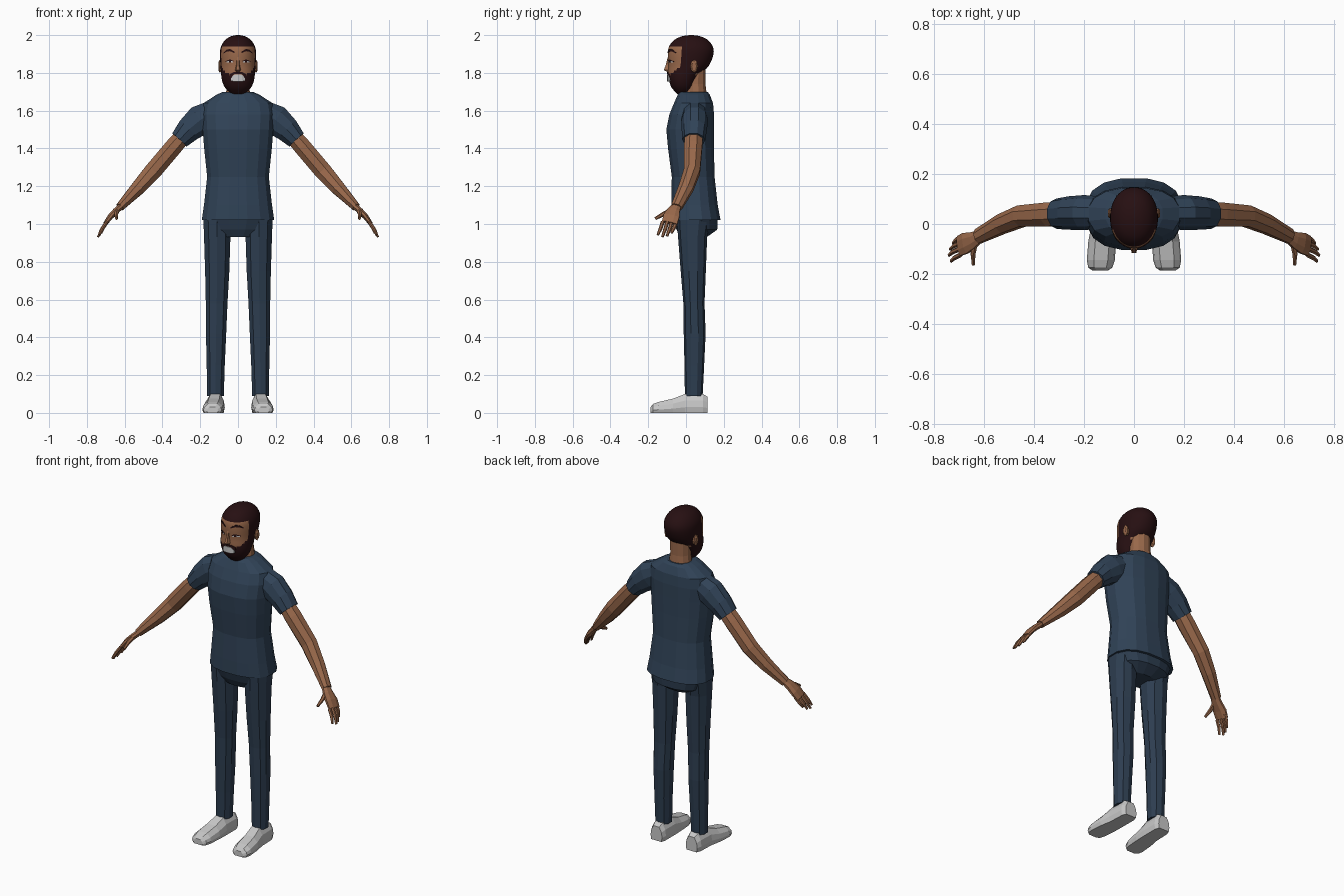
import bpy, bmesh, math
from mathutils import Vector

if "Cube" in bpy.data.objects:
    bpy.data.objects.remove(bpy.data.objects["Cube"])


def material(name, rgb):
    m = bpy.data.materials.new(name)
    m.diffuse_color = (*rgb, 1)
    m.use_nodes = True
    m.node_tree.nodes["Principled BSDF"].inputs["Base Color"].default_value = m.diffuse_color
    return m


SHIRT = material("shirt_blue", (0.03, 0.056, 0.096))
PANTS = material("trouser_navy", (0.026, 0.047, 0.08))
SKIN = material("skin_brown", (0.32, 0.14, 0.07))
HAIR = material("hair_dark", (0.02, 0.005, 0.006))
SHOE = material("light_grey", (0.58, 0.58, 0.58))


def loft(name, rings, *mats, mirror=False, rule=None, smooth=False):
    """Skin a list of equal-length vertex rings and cap both ends."""
    bm = bmesh.new()
    loops = [[bm.verts.new(p) for p in ring] for ring in rings]
    n = len(loops[0])
    for a, b in zip(loops, loops[1:]):
        for i in range(n):
            j = (i + 1) % n
            bm.faces.new((a[i], a[j], b[j], b[i]))
    bm.faces.new(loops[0])
    bm.faces.new(loops[-1])
    bmesh.ops.recalc_face_normals(bm, faces=bm.faces)
    if rule:
        for f in bm.faces:
            f.material_index = rule(f.calc_center_median())
    me = bpy.data.meshes.new(name)
    bm.to_mesh(me)
    bm.free()
    ob = bpy.data.objects.new(name, me)
    bpy.context.collection.objects.link(ob)
    for m in mats:
        me.materials.append(m)
    if mirror:
        ob.modifiers.new("mirror", 'MIRROR').use_mirror_merge = False
    if smooth:
        bpy.context.view_layer.objects.active = ob
        ob.select_set(True)
        bpy.ops.object.shade_smooth_by_angle(angle=math.radians(40))
        ob.select_set(False)
    return ob


def outline(z, hx, y0, y1, n=16, power=2.0, xc=0.0):
    """Horizontal rounded outline between y0 and y1."""
    pts = []
    for i in range(n):
        a = 2 * math.pi * (i + 0.5) / n
        c, s = math.cos(a), math.sin(a)
        x = math.copysign(abs(c) ** (2 / power), c)
        y = math.copysign(abs(s) ** (2 / power), s)
        pts.append((xc + hx * x, (y0 + y1) / 2 + (y1 - y0) / 2 * y, z))
    return pts


def tube(name, stations, mat, n=8):
    """Mirrored limb through stations (x, y, z, thickness, depth)."""
    c = [Vector(s[:3]) for s in stations]
    rings = []
    for k, s in enumerate(stations):
        t = (c[min(k + 1, len(c) - 1)] - c[max(k - 1, 0)]).normalized()
        u = t.cross(Vector((0, 1, 0))).normalized()
        v = u.cross(t)
        rings.append([c[k] + u * s[3] * math.cos(2 * math.pi * (i + .5) / n)
                      + v * s[4] * math.sin(2 * math.pi * (i + .5) / n)
                      for i in range(n)])
    return loft(name, rings, mat, mirror=True)


def refine(rows, steps):
    """Catmull-Rom interpolation of profile rows."""
    out = []
    for k in range(len(rows) - 1):
        p = [Vector(rows[max(0, min(len(rows) - 1, k + d))]) for d in (-1, 0, 1, 2)]
        for s in range(steps):
            t = s / steps
            out.append((p[1] * 2 + (p[2] - p[0]) * t
                        + (p[0] * 2 - p[1] * 5 + p[2] * 4 - p[3]) * t ** 2
                        + (p[1] * 3 - p[0] - p[2] * 3 + p[3]) * t ** 3) / 2)
    return out + [Vector(rows[-1])]


# Shirt body and sleeves
shirt = [(1.02, .195, -.08, .185), (1.10, .183, -.08, .17), (1.25, .166, -.077, .153),
         (1.40, .182, -.097, .15), (1.50, .19, -.106, .15), (1.58, .195, -.09, .15),
         (1.64, .185, -.065, .145), (1.685, .115, -.045, .127), (1.70, .08, -.035, .115)]
loft("shirt", [outline(*r, power=2.4) for r in shirt], SHIRT)
tube("sleeve", [(.13, .045, 1.59, .07, .065), (.20, .046, 1.55, .085, .07),
                (.26, .044, 1.50, .07, .067), (.31, .041, 1.445, .054, .061)], SHIRT, 10)

# Trousers: hips and legs
hips = [(1.03, .185, -.07, .17), (.97, .155, -.052, .167), (.93, .10, -.03, .11)]
loft("hips", [outline(*r, power=2.4) for r in hips], PANTS)
legs = [(1.04, .075, -.05, .13, .112), (.93, .073, -.042, .112, .11), (.75, .067, -.028, .105, .11),
        (.58, .06, -.014, .098, .113), (.42, .056, -.012, .104, .116),
        (.25, .05, -.008, .096, .118), (.09, .046, -.006, .088, .119)]
loft("leg", [outline(z, hx, a, b, 10, 2.2, xc) for z, hx, a, b, xc in legs], PANTS, mirror=True)

# Shoes, lofted from heel to toe
section = [(-.88, 0), (-1, .3), (-.9, .65), (-.5, 1), (.5, 1), (.9, .65), (1, .3), (.88, 0)]
shoe = [(.115, .117, .038, .085), (.09, .118, .048, .10), (-.005, .12, .05, .10),
        (-.07, .127, .056, .075), (-.145, .133, .056, .058), (-.175, .135, .048, .047),
        (-.187, .135, .03, .032)]
loft("shoe", [[(xc + hx * a, y, h * b) for a, b in section] for y, xc, hx, h in shoe],
     SHOE, mirror=True)

# Arms, palms, fingers and thumbs
tube("arm", [(.27, .043, 1.49, .045, .05), (.34, .038, 1.41, .05, .052),
             (.45, .032, 1.28, .05, .046), (.53, .0, 1.19, .041, .042),
             (.625, -.05, 1.09, .024, .032)], SKIN)
tube("palm", [(.612, -.046, 1.10, .017, .024), (.645, -.065, 1.07, .018, .036),
              (.675, -.077, 1.04, .016, .046), (.70, -.088, 1.005, .012, .044)], SKIN)
for i, length in enumerate((.88, 1.0, .95, .75)):
    y = -.123 + .024 * i
    x = .697 - .003 * abs(i - 1)
    tube("finger_%d" % (i + 1),
         [(x, y, 1.012, .009, .0105),
          (x + .027 * length, y - .012, 1.012 - .042 * length, .009, .01),
          (x + .044 * length, y - .026, 1.012 - .08 * length, .006, .007)], SKIN, 6)
tube("thumb", [(.638, -.075, 1.075, .013, .014), (.645, -.12, 1.052, .011, .012),
               (.643, -.163, 1.028, .007, .008)], SKIN, 6)

# Neck
neck = [(1.66, .07, -.01, .115), (1.74, .06, -.005, .105), (1.85, .06, 0, .105)]
loft("neck", [outline(*r, n=12) for r in neck], SKIN)


# Head, with hair and beard assigned by region
def hair_region(c):
    if c.y > .05:
        return int(c.z > 1.80)
    if c.y > -.022:
        return 1
    return int(c.z > 1.937 or c.z < 1.79 + max(0, c.y + .085) * .8)


head = [(1.688, .035, -.045, .01), (1.72, .068, -.075, .04), (1.76, .085, -.09, .058),
        (1.80, .09, -.096, .085), (1.84, .093, -.094, .123), (1.90, .096, -.097, .146),
        (1.94, .09, -.09, .142), (1.975, .067, -.062, .115), (1.994, .036, -.02, .075),
        (2.0, .008, .02, .036)]
loft("head", [outline(*r, n=40, power=2.1) for r in refine(head, 3)],
     SKIN, HAIR, rule=hair_region, smooth=True)

# Ears
loft("ear", [[(x, .043 + r * .02 * math.cos(a), 1.835 + r * .034 * math.sin(a))
              for a in [math.pi * k / 4 for k in range(8)]]
             for x, r in ((.08, .75), (.098, 1), (.104, .65))], SKIN, mirror=True)

# Nose: wedge widening towards the tip
loft("nose", [[(-w, -.07, z), (-w * .4, y, z), (w * .4, y, z), (w, -.07, z)]
              for z, w, y in ((1.805, .018, -.10), (1.815, .022, -.117),
                              (1.84, .015, -.108), (1.885, .011, -.096))], SKIN)


# Face plates follow the curve of the head
def face_plate(name, points, mat, mirror, lift):
    """Strip through (x, z, half height) laid just in front of the face."""
    rings = []
    for x, z, h in points:
        y = .023 - .118 * math.sqrt(max(0, 1 - (x / .095) ** 2))
        rings.append([(x, y - lift, z - h), (x, y - lift, z + h),
                      (x, y + .004, z + h), (x, y + .004, z - h)])
    loft(name, rings, mat, mirror=mirror)


face_plate("eyebrow", [(.018, 1.908, .004), (.042, 1.921, .006), (.06, 1.918, .005),
                       (.076, 1.905, .003)], HAIR, True, .005)
face_plate("eye_white", [(.026, 1.858, .002), (.036, 1.86, .006), (.05, 1.86, .006),
                         (.062, 1.858, .002)], SHOE, True, .003)
face_plate("iris", [(.038, 1.86, .005), (.048, 1.86, .005)], HAIR, True, .005)
face_plate("upper_lash", [(.024, 1.862, .002), (.043, 1.869, .003), (.066, 1.86, .002)],
           HAIR, True, .005)
face_plate("moustache", [(-.045, 1.785, .008), (-.02, 1.799, .006), (0, 1.799, .005),
                         (.02, 1.799, .006), (.045, 1.785, .008)], HAIR, False, .005)
face_plate("mouth", [(-.038, 1.765, .006), (-.022, 1.772, .018), (0, 1.773, .018),
                     (.022, 1.772, .018), (.038, 1.765, .006)], SHOE, False, .005)
